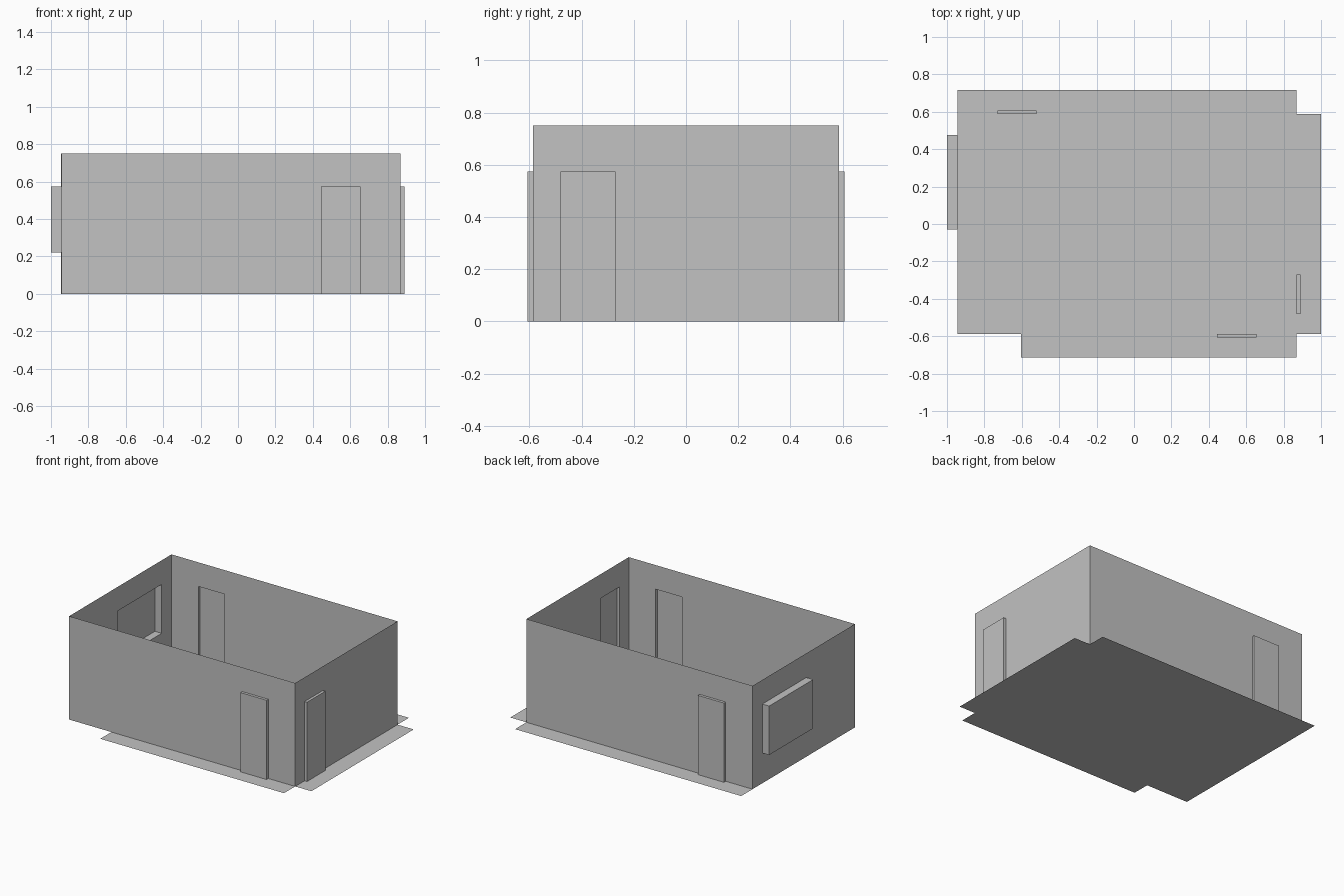
import bpy
import bmesh
from mathutils import Vector

cube = bpy.data.objects.get("Cube")
if cube:
    bpy.data.objects.remove(cube, do_unlink=True)

grey = bpy.data.materials.new("plain_grey")
grey.use_nodes = True
colour = (0.54, 0.54, 0.54, 1)
grey.diffuse_color = colour
grey.node_tree.nodes["Principled BSDF"].inputs["Base Color"].default_value = colour

# Room extents
LEFT, RIGHT, FRONT, BACK, HEIGHT = -0.945, 0.87, -0.587, 0.587, 0.75
UP = Vector((0, 0, 1))


def add_object(name, polygons):
    """Make one object from lists of corner points, joining shared corners."""
    bm = bmesh.new()
    for points in polygons:
        bm.faces.new([bm.verts.new(p) for p in points])
    bmesh.ops.remove_doubles(bm, verts=bm.verts, dist=0.0001)
    mesh = bpy.data.meshes.new(name)
    bm.to_mesh(mesh)
    bm.free()
    mesh.materials.append(grey)
    obj = bpy.data.objects.new(name, mesh)
    bpy.context.collection.objects.link(obj)


def add_wall(side, recess, start, end, opening, depth):
    """Thin wall from start to end with an outward box recess in its opening."""
    start, end = Vector((*start, 0)), Vector((*end, 0))
    along = (end - start).normalized()
    out = along.cross(UP)
    u0, u1, z0, z1 = opening

    def at(u, z, d=0):
        return start + along * u + UP * z + out * d

    def panel(a, b, c, d):
        return [at(a, c), at(b, c), at(b, d), at(a, d)]

    length = (end - start).length
    panels = [panel(0, u0, 0, HEIGHT), panel(u1, length, 0, HEIGHT),
              panel(u0, u1, z1, HEIGHT)]
    if z0 > 0:
        panels.append(panel(u0, u1, 0, z0))
    add_object(side + "_wall", panels)

    # Recess: outer face and its reveals, without a sill at floor level
    rim = [(u0, z0), (u0, z1), (u1, z1), (u1, z0)]
    faces = [[at(u, z, depth) for u, z in reversed(rim)]]
    edges = list(zip(rim, rim[1:]))
    if z0 > 0:
        edges.append((rim[-1], rim[0]))
    for a, b in edges:
        faces.append([at(*a), at(*a, depth), at(*b, depth), at(*b)])
    add_object(recess, faces)


# Walls with their doors and window
DOOR_TOP = 0.575
add_wall("front", "front_door", (LEFT, FRONT), (RIGHT, FRONT),
         (1.39, 1.60, 0, DOOR_TOP), 0.02)
add_wall("left", "side_door", (RIGHT, FRONT), (RIGHT, BACK),
         (0.107, 0.317, 0, DOOR_TOP), 0.02)
add_wall("back", "back_door", (RIGHT, BACK), (LEFT, BACK),
         (1.39, 1.60, 0, DOOR_TOP), 0.02)
add_wall("right", "bay_window", (LEFT, BACK), (LEFT, FRONT),
         (0.112, 0.617, 0.22, DOOR_TOP), 0.055)

# Floor sheet with aprons outside three of the walls
outline = [(LEFT, FRONT), (-0.605, FRONT), (-0.605, -0.715), (RIGHT, -0.715),
           (RIGHT, FRONT), (1, FRONT), (1, BACK), (RIGHT, BACK),
           (RIGHT, 0.717), (LEFT, 0.717)]
add_object("floor", [[(x, y, 0) for x, y in outline]])
